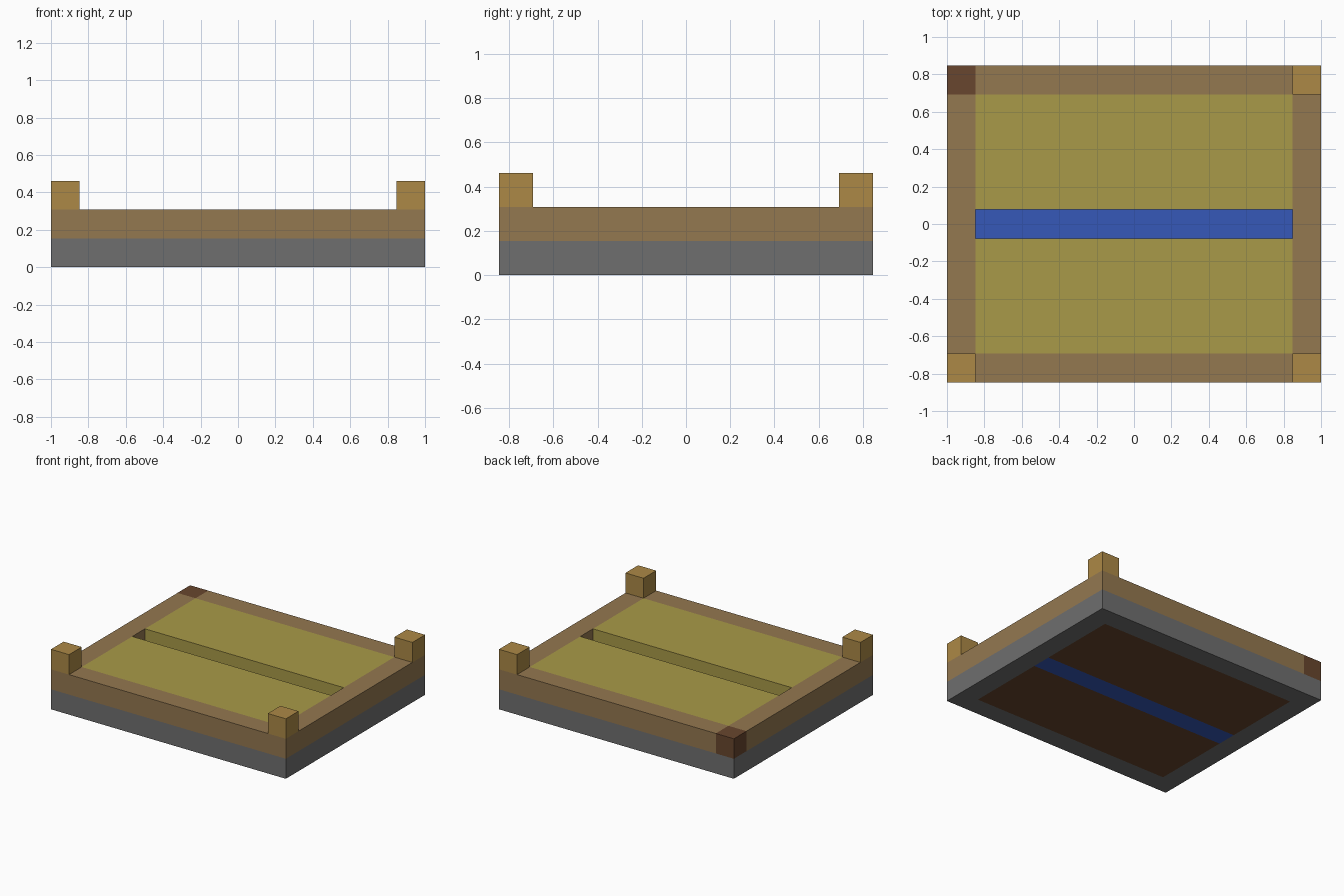
import bpy

cube = bpy.data.objects.get("Cube")
if cube:
    bpy.data.objects.remove(cube, do_unlink=True)

# The model sits on a grid of 13 x 11 x 3 cells
NX, NY = 13, 11
CELL = 2 / NX


def linear(v):
    v /= 255
    return v / 12.92 if v <= 0.04045 else ((v + 0.055) / 1.055) ** 2.4


def material(name, r, g, b):
    mat = bpy.data.materials.new(name)
    mat.use_nodes = True
    colour = (linear(r), linear(g), linear(b), 1)
    mat.diffuse_color = colour
    bsdf = mat.node_tree.nodes["Principled BSDF"]
    bsdf.inputs["Base Color"].default_value = colour
    bsdf.inputs["Roughness"].default_value = 0.9
    return mat


stone = material("grey stone", 111, 111, 111)
timber = material("brown timber", 148, 120, 80)
post_wood = material("golden wood", 172, 137, 70)
crop = material("olive soil", 169, 154, 72)
water = material("blue water", 54, 88, 184)
dirt = material("dark dirt", 104, 70, 46)


def block(name, x, y, layer, mat):
    """Box covering the cell ranges x and y on one layer."""
    bpy.ops.mesh.primitive_cube_add(size=1)
    ob = bpy.context.object
    ob.name = name
    ob.scale = ((x[1] - x[0]) * CELL, (y[1] - y[0]) * CELL, CELL)
    ob.location = ((sum(x) - NX) / 2 * CELL, (sum(y) - NY) / 2 * CELL,
                   (layer + 0.5) * CELL)
    bpy.ops.object.transform_apply(location=False, rotation=False, scale=True)
    ob.data.materials.append(mat)
    return ob


def border(name, layer, mat, back_start):
    """Four beams round the edge; the back one may leave a corner free."""
    block(name + "_front", (0, NX), (0, 1), layer, mat)
    block(name + "_back", (back_start, NX), (NY - 1, NY), layer, mat)
    block(name + "_right", (0, 1), (1, NY - 1), layer, mat)
    block(name + "_left", (NX - 1, NX), (1, NY - 1), layer, mat)


# Stone base frame and timber rim
border("base", 0, stone, 0)
border("rim", 1, timber, 1)
block("dirt_corner", (0, 1), (NY - 1, NY), 1, dirt)

# Two planted beds on dirt, either side of the water channel
inner = (1, NX - 1)
mid = NY // 2
for side, rows in (("front", (1, mid)), ("back", (mid + 1, NY - 1))):
    block(side + "_dirt", inner, rows, 0, dirt)
    block(side + "_bed", inner, rows, 1, crop)
block("water_channel", inner, (mid, mid + 1), 0, water)

# Corner posts
for name, x, y in (("front_right_post", 0, 0), ("front_left_post", NX - 1, 0),
                   ("back_left_post", NX - 1, NY - 1)):
    block(name, (x, x + 1), (y, y + 1), 2, post_wood)
